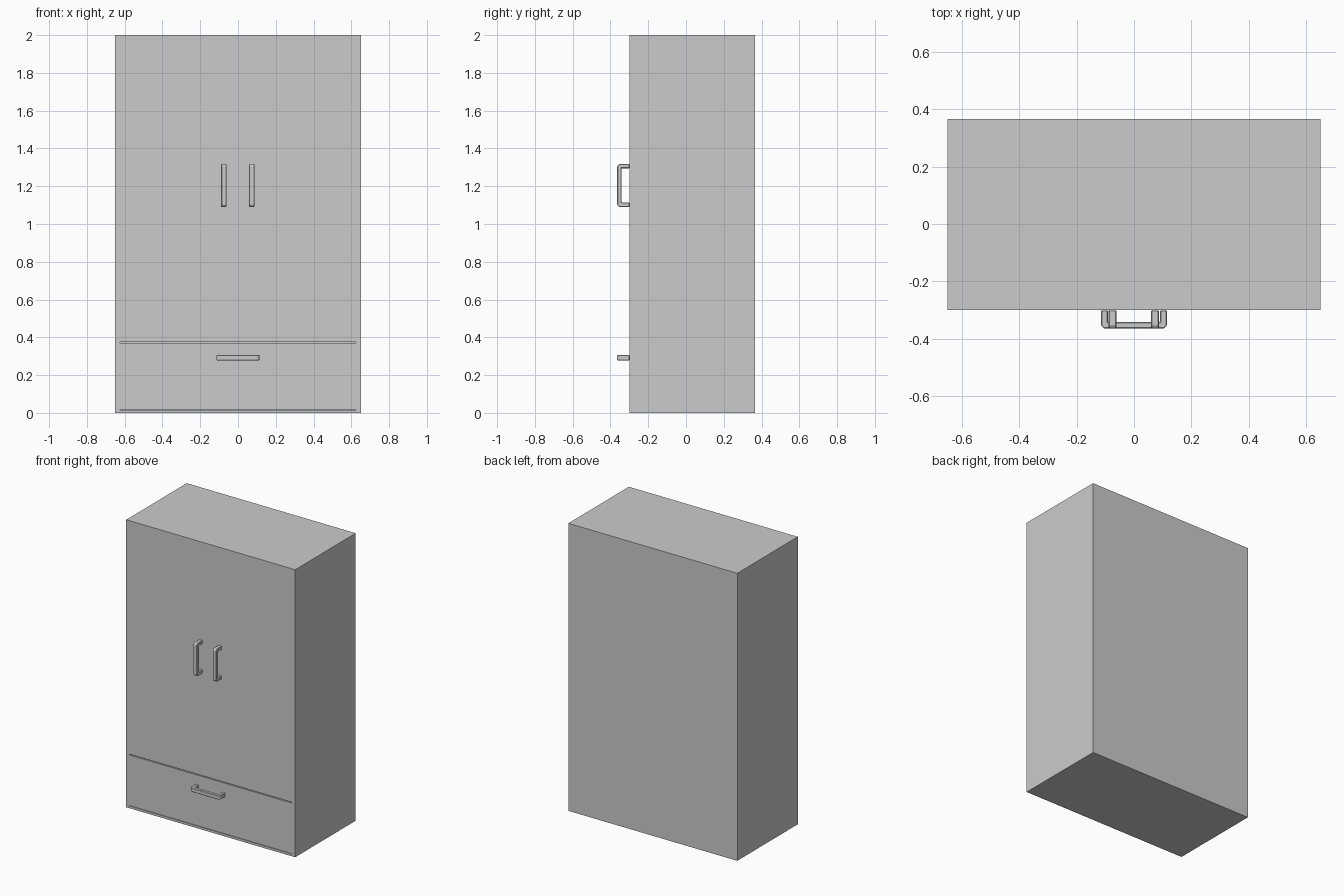
import bpy, bmesh
from mathutils import Vector, Matrix

if "Cube" in bpy.data.objects:
    bpy.data.objects.remove(bpy.data.objects["Cube"])

FRONT, BACK = -0.30, 0.365
W, H, T = 0.65, 2.0, 0.025      # half width, height, board thickness
IN = W - T                      # inner half width


def box(name, x0, x1, y0, y1, z0, z1):
    bm = bmesh.new()
    bmesh.ops.create_cube(bm, size=1)
    for v in bm.verts:
        v.co = Vector((x1 if v.co.x > 0 else x0,
                       y1 if v.co.y > 0 else y0,
                       z1 if v.co.z > 0 else z0))
    return finish(name, bm)


def finish(name, bm):
    bmesh.ops.recalc_face_normals(bm, faces=bm.faces)
    me = bpy.data.meshes.new(name)
    bm.to_mesh(me)
    bm.free()
    ob = bpy.data.objects.new(name, me)
    bpy.context.collection.objects.link(ob)
    return ob


def handle(name, x, z, vertical):
    """U-shaped bar with chamfered outer corners, extruded across its width."""
    L, D, t, c, w = 0.114, 0.064, 0.023, 0.01, 0.014
    prof = [(-L, 0), (-L, -D + c), (-L + c, -D), (L - c, -D), (L, -D + c), (L, 0),
            (L - t, 0), (L - t, -D + t), (-L + t, -D + t), (-L + t, 0)]
    bm = bmesh.new()
    face = bm.faces.new([bm.verts.new((a, d, -w)) for a, d in prof])
    out = bmesh.ops.extrude_face_region(bm, geom=[face])
    verts = [g for g in out["geom"] if isinstance(g, bmesh.types.BMVert)]
    bmesh.ops.translate(bm, verts=verts, vec=(0, 0, 2 * w))
    if vertical:
        bm.transform(Matrix.Rotation(-1.5707963, 4, 'Y'))
    bm.transform(Matrix.Translation((x, FRONT, z)))
    ob = finish(name, bm)
    bev = ob.modifiers.new("soft_edges", 'BEVEL')
    bev.width, bev.segments = 0.003, 1
    return ob


# Carcass
for s, side in ((-1, "left"), (1, "right")):
    box(side + "_side", min(s * IN, s * W), max(s * IN, s * W), FRONT, BACK, 0, H)
box("top_board", -IN, IN, FRONT, BACK, H - T, H)
box("bottom_board", -IN, IN, FRONT, BACK, 0, 0.016)
box("back_board", -IN, IN, BACK - T, BACK, 0.016, H - T)
box("divider_shelf", -IN, IN, FRONT + T, BACK - T, 0.36, 0.385)

# Flush doors and drawer, thin gaps above and below the drawer
box("left_door", -IN, 0, FRONT, FRONT + T, 0.376, H - T)
box("right_door", 0, IN, FRONT, FRONT + T, 0.376, H - T)
box("drawer_front", -IN, IN, FRONT, FRONT + T, 0.019, 0.370)

# Handles
handle("left_door_handle", -0.075, 1.204, True)
handle("right_door_handle", 0.073, 1.204, True)
handle("drawer_handle", 0, 0.292, False)
